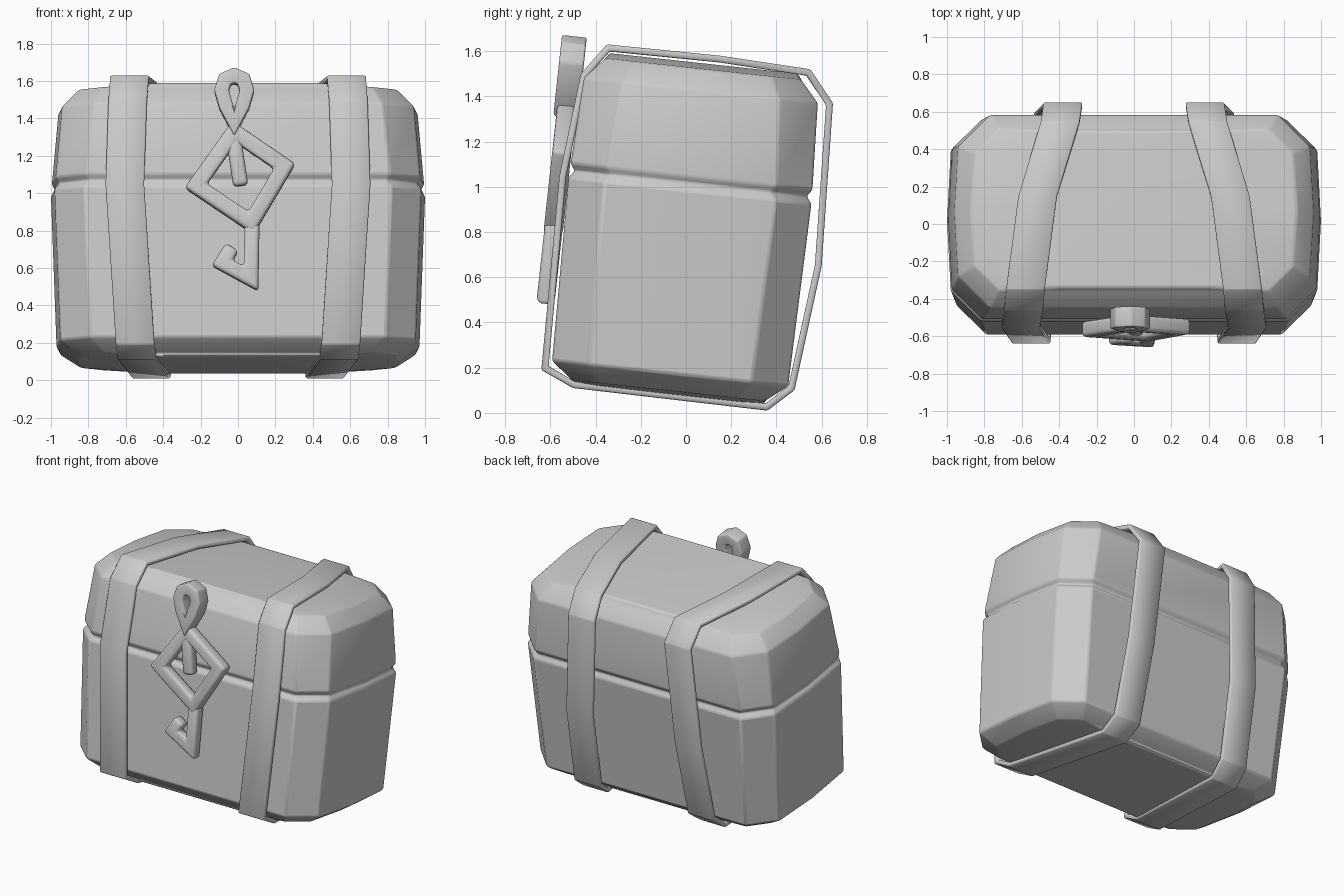
import bpy, bmesh, math
from mathutils import Vector

cube = bpy.data.objects.get("Cube")
if cube:
    bpy.data.objects.remove(cube, do_unlink=True)

grey = bpy.data.materials.new("plain_grey")
grey.use_nodes = True
colour = (0.6, 0.6, 0.6, 1)
grey.diffuse_color = colour
grey.node_tree.nodes["Principled BSDF"].inputs["Base Color"].default_value = colour

LEAN = math.radians(-6.2)
CENTRE = (0, 0, 0.82)


def make_object(name, bm, leaning, bevel, segments=2, thickness=0, offset=0, mirror=False):
    mesh = bpy.data.meshes.new(name)
    bm.to_mesh(mesh)
    bm.free()
    mesh.materials.append(grey)
    ob = bpy.data.objects.new(name, mesh)
    bpy.context.collection.objects.link(ob)
    if leaning:
        ob.location = CENTRE
        ob.rotation_euler.x = LEAN
    if thickness:
        solid = ob.modifiers.new("thickness", 'SOLIDIFY')
        solid.thickness = thickness
        solid.offset = offset
        solid.use_even_offset = True
    if mirror:
        ob.modifiers.new("other_side", 'MIRROR')
    soft = ob.modifiers.new("soft_edges", 'BEVEL')
    soft.width = bevel
    soft.segments = segments
    soft.limit_method = 'ANGLE'
    soft.angle_limit = math.radians(20)
    bpy.ops.object.select_all(action='DESELECT')
    ob.select_set(True)
    bpy.context.view_layer.objects.active = ob
    bpy.ops.object.shade_smooth_by_angle(angle=math.radians(40))
    return ob


# Chest body: stacked chamfered sections with a groove under the lid
def section(bm, z, hx, hy, c):
    quarter = [(hx + 0.02, 0), (hx, hy - c), (hx - c, hy)]
    half = quarter + [(-x, y) for x, y in reversed(quarter)]
    ring = half + [(x, -y) for x, y in reversed(half[1:-1])]
    return [bm.verts.new((x, y, z)) for x, y in ring]


sections = [
    (-0.745, 0.50, 0.42, 0.10), (-0.725, 0.84, 0.43, 0.12),
    (-0.65, 0.95, 0.525, 0.16), (0.165, 0.98, 0.54, 0.16),
    (0.195, 0.955, 0.515, 0.16), (0.225, 0.975, 0.538, 0.16),
    (0.61, 0.94, 0.52, 0.17), (0.705, 0.85, 0.435, 0.13),
    (0.73, 0.50, 0.42, 0.10)]
bm = bmesh.new()
rings = [section(bm, *s) for s in sections]
for low, high in zip(rings, rings[1:]):
    for i in range(len(low)):
        j = (i + 1) % len(low)
        bm.faces.new((low[i], low[j], high[j], high[i]))
bm.faces.new(reversed(rings[0]))
bm.faces.new(rings[-1])
make_object("chest_body", bm, True, 0.015)

# Straps: a slanting closed band, mirrored to the other side
path = [
    (0.58, -0.35, 1.63), (0.59, -0.465, 1.5), (0.605, -0.56, 1.05),
    (0.55, -0.64, 0.19), (0.54, -0.5, 0.11), (0.465, 0.36, 0.01),
    (0.45, 0.48, 0.1), (0.43, 0.6, 0.65), (0.38, 0.65, 1.37),
    (0.395, 0.55, 1.52), (0.515, 0.15, 1.58)]
bm = bmesh.new()
pairs = [[bm.verts.new((x + s, y, z)) for s in (-0.103, 0.103)] for x, y, z in path]
for i, (a, b) in enumerate(pairs):
    c, d = pairs[(i + 1) % len(pairs)]
    bm.faces.new((a, c, d, b))
make_object("straps", bm, False, 0.006, 1, 0.03, -1, True)


# Clasp: flat mitred bars with rounded edges
def bar(name, points, width, depth, closed):
    pts = [Vector((x, z - 0.883)) for x, z in points]
    n = len(pts)
    bm = bmesh.new()
    pairs = []
    for i, p in enumerate(pts):
        before = p - pts[i - 1] if closed or i > 0 else pts[1] - p
        after = pts[(i + 1) % n] - p if closed or i < n - 1 else before
        n1 = Vector((-before.y, before.x)).normalized()
        n2 = Vector((-after.y, after.x)).normalized()
        mitre = (n1 + n2).normalized()
        mitre *= width / 2 / max(mitre.dot(n1), 0.5)
        pairs.append([bm.verts.new((q.x, -0.582, q.y)) for q in (p - mitre, p + mitre)])
    for i in range(n if closed else n - 1):
        (a, b), (c, d) = pairs[i], pairs[(i + 1) % n]
        bm.faces.new((a, c, d, b))
    make_object(name, bm, True, 0.022, 3, depth)


bar("clasp_loop", [
    (-0.02, 1.38), (0.025, 1.47), (0.048, 1.55), (0.03, 1.61), (-0.02, 1.632),
    (-0.07, 1.61), (-0.088, 1.55), (-0.065, 1.47)], 0.075, 0.11, True)
bar("clasp_diamond", [(-0.02, 1.33), (-0.225, 1.04), (0.07, 0.84), (0.25, 1.145)],
    0.085, 0.085, True)
bar("clasp_tongue", [(-0.03, 1.34), (0.015, 1.04)], 0.08, 0.075, False)
bar("clasp_hook", [(0.075, 0.84), (0.07, 0.54), (-0.085, 0.625), (-0.03, 0.71)],
    0.08, 0.08, False)
